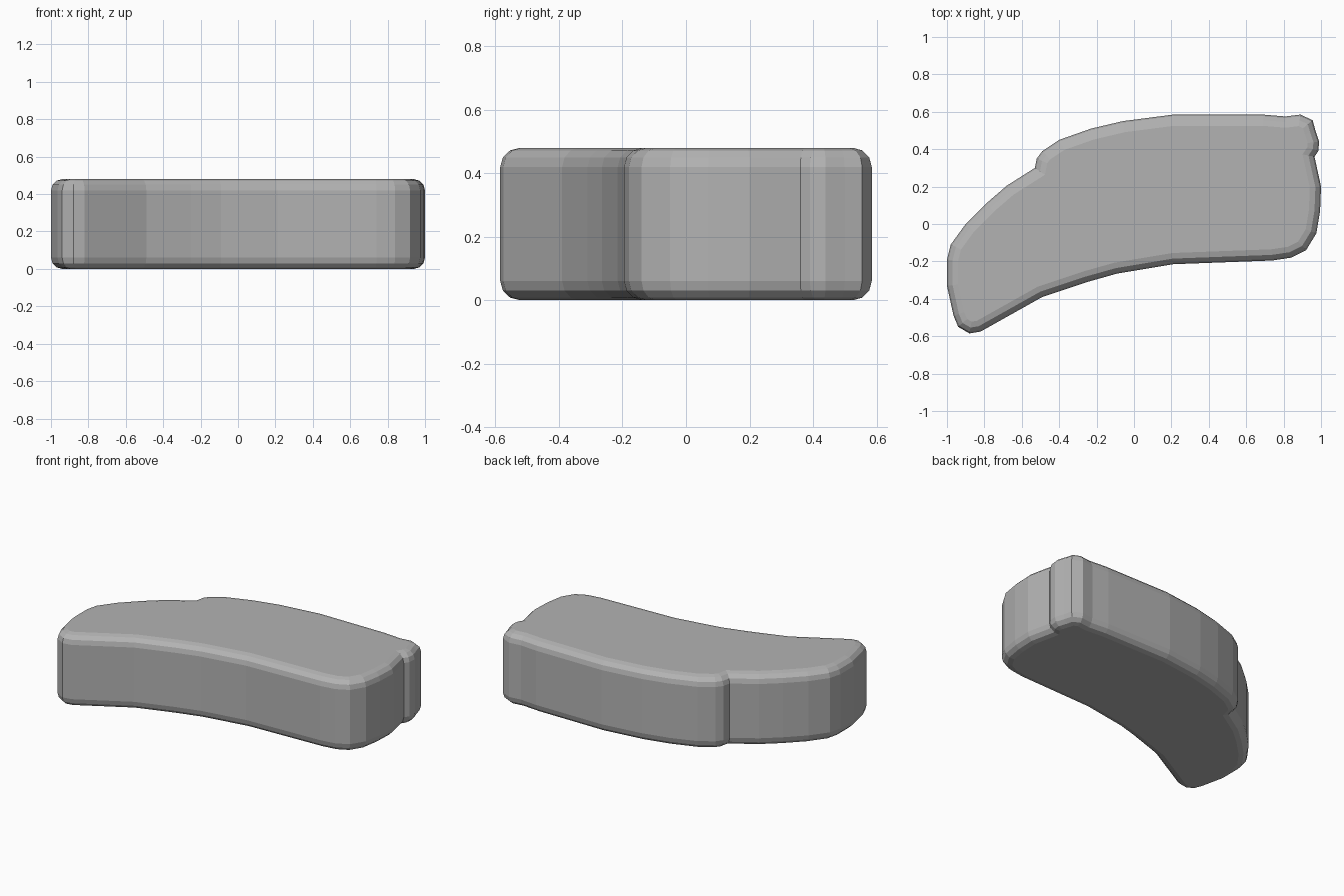
import bpy, bmesh, math
from mathutils import Vector

if "Cube" in bpy.data.objects:
    bpy.data.objects.remove(bpy.data.objects["Cube"])

HEIGHT, RADIUS, SEGMENTS = 0.48, 0.06, 3

# Curved slab outline, clockwise from the notch on the back edge
OUTLINE = [(-.53, .30), (-.52, .35), (-.49, .39), (-.40, .45), (-.23, .51), (-.06, .55),
           (.21, .585), (.69, .585), (.81, .575), (.89, .585), (.955, .555), (.97, .50),
           (.99, .44), (.985, .39), (.965, .36), (1.0, .20), (.995, .07), (.975, -.05),
           (.92, -.14), (.84, -.18), (.74, -.195), (.21, -.215), (-.09, -.265),
           (-.25, -.31), (-.49, -.39), (-.82, -.575), (-.88, -.585), (-.94, -.55),
           (-.965, -.49), (-1, -.33), (-1, -.19), (-.98, -.11), (-.90, 0), (-.79, .11),
           (-.68, .205)]
pts = [Vector(p) for p in reversed(OUTLINE)]


def inset(points, d):
    """Move every corner inward by d, keeping edges parallel."""
    out = []
    for i, p in enumerate(points):
        a = (p - points[i - 1]).normalized()
        b = (points[(i + 1) % len(points)] - p).normalized()
        na, nb = Vector((-a.y, a.x)), Vector((-b.y, b.x))
        out.append(p + (na + nb) * d / (1 + na.dot(nb)))
    return out


# Rounded rim profile: (inset, height) from bottom to top
arc = [(RADIUS * (1 - math.sin(t)), RADIUS * (1 - math.cos(t)))
       for t in (math.pi / 2 * k / SEGMENTS for k in range(SEGMENTS + 1))]
profile = arc + [(d, HEIGHT - z) for d, z in reversed(arc)]

# Stack the rings, bridge them and cap both ends
bm = bmesh.new()
rings = [[bm.verts.new((p.x, p.y, z)) for p in inset(pts, d)] for d, z in profile]
n = len(pts)
for lo, hi in zip(rings, rings[1:]):
    for i in range(n):
        j = (i + 1) % n
        bm.faces.new((lo[i], lo[j], hi[j], hi[i]))
bm.faces.new(rings[-1])
bm.faces.new(rings[0][::-1])

mesh = bpy.data.meshes.new("curved_slab")
bm.to_mesh(mesh)
bm.free()

# Plain stone grey
grey = bpy.data.materials.new("stone_grey")
grey.diffuse_color = (0.45, 0.45, 0.45, 1)
grey.use_nodes = True
grey.node_tree.nodes["Principled BSDF"].inputs["Base Color"].default_value = grey.diffuse_color
mesh.materials.append(grey)
slab = bpy.data.objects.new("curved_slab", mesh)
bpy.context.collection.objects.link(slab)
